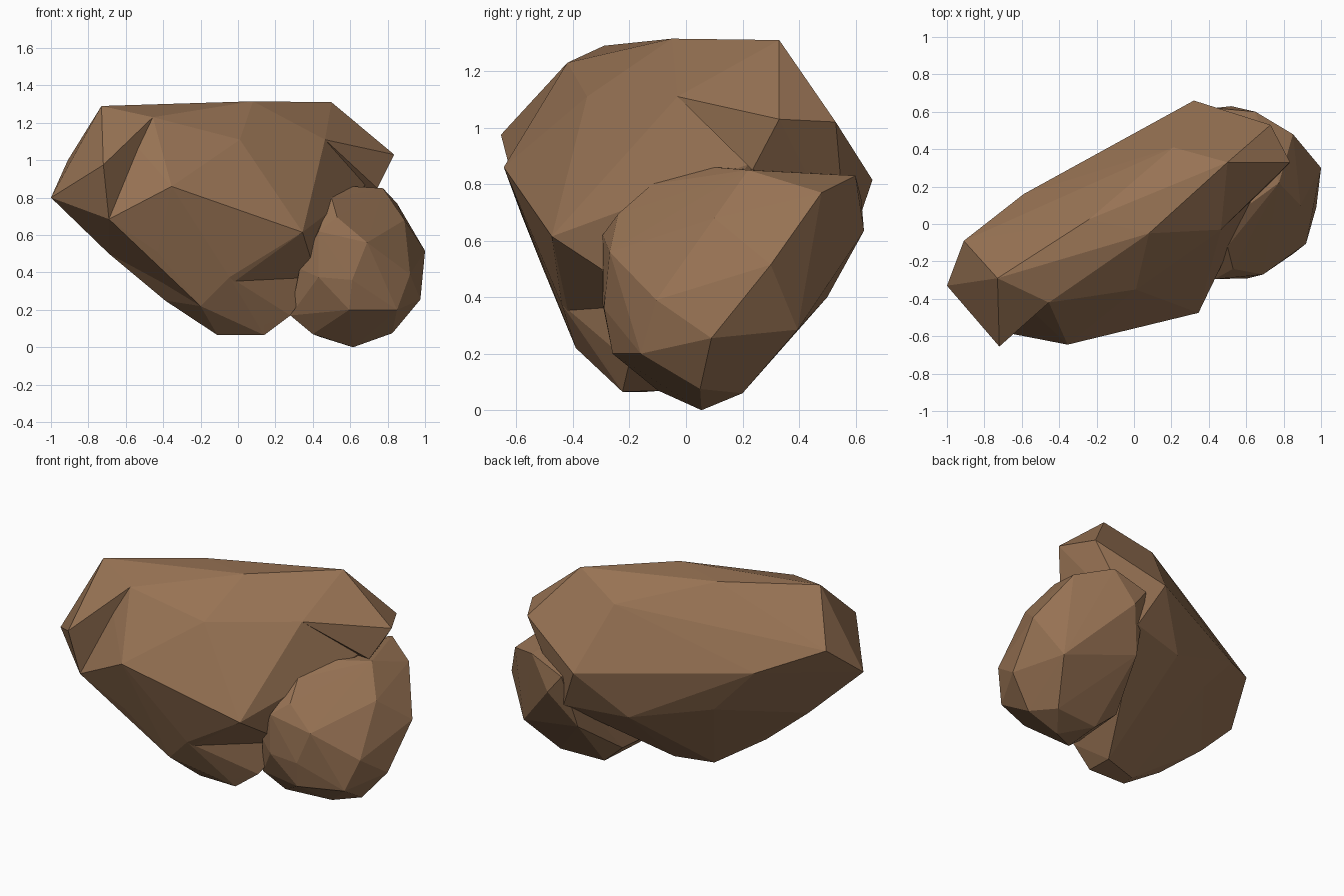
import bpy
import bmesh

default_cube = bpy.data.objects.get("Cube")
if default_cube:
    bpy.data.objects.remove(default_cube, do_unlink=True)


def make_material(name, colour):
    material = bpy.data.materials.new(name)
    material.use_nodes = True
    material.diffuse_color = colour
    material.node_tree.nodes["Principled BSDF"].inputs["Base Color"].default_value = colour
    return material


def add_hull(mesh_builder, points):
    """Wrap the points in a convex, faceted shell."""
    corners = [mesh_builder.verts.new(point) for point in points]
    result = bmesh.ops.convex_hull(mesh_builder, input=corners, use_existing_faces=False)
    leftover = {item for key in ("geom_interior", "geom_unused") for item in result[key]
                if isinstance(item, bmesh.types.BMVert)}
    bmesh.ops.delete(mesh_builder, geom=list(leftover), context="VERTS")


def make_rock(name, shells, material):
    """Build one rock object from one or more overlapping shells."""
    mesh_builder = bmesh.new()
    for points in shells:
        add_hull(mesh_builder, points)
    bmesh.ops.recalc_face_normals(mesh_builder, faces=mesh_builder.faces)
    mesh = bpy.data.meshes.new(name)
    mesh_builder.to_mesh(mesh)
    mesh_builder.free()
    mesh.materials.append(material)
    rock = bpy.data.objects.new(name, mesh)
    bpy.context.collection.objects.link(rock)
    return rock


stone = make_material("brown stone", (.31, .17, .088, 1))

# Named corners shared by the large rock's body and its two spurs
peak_right = (-.73, -.29, 1.29)
peak_left = (.5, .33, 1.31)
brow = (-.455, -.42, 1.23)
tip_right = (-1, -.33, .8)
notch_right = (-.69, -.58, .685)
notch_left = (.465, -.03, 1.11)
shoulder_back = (.73, .53, 1.02)
hollow_back = (.45, .57, .55)

# Large rock: crown and waist of the main body
crown = [peak_right, peak_left, brow, notch_left, (.08, -.05, 1.315),
         (-.24, .025, 1.3), (.21, .41, 1.185), (.01, -.35, 1.11)]
waist = [tip_right, notch_right, shoulder_back, hollow_back, (.68, .22, .87), (-.91, -.09, 1),
         (-.59, .16, .87), (.32, .66, .815), (-.355, -.645, .86), (.345, -.475, .615)]

# Rim where the overhanging waist meets the belly, and the belly below it
rim = [hollow_back, (-.69, -.23, .5), (-.68, -.12, .63), (-.43, -.51, .51), (-.2, -.39, .22),
       (-.045, -.44, .375), (.42, -.11, .375), (.07, .47, .535), (-.34, .21, .595)]
belly = [(-.39, -.24, .25), (-.11, -.22, .065), (-.1, -.14, .065),
         (.14, -.225, .065), (.13, -.07, .07), (.135, -.25, .12), (.28, -.2, .17)]

# Spurs that stick out beyond the notches at both ends
right_spur = [peak_right, brow, notch_right, tip_right, (-.72, -.655, .975)]
left_spur = [peak_left, notch_left, shoulder_back, hollow_back,
             (.745, .235, .85), (.835, .33, 1.03)]

make_rock("large_rock", [crown + waist + rim, rim + belly, right_spur, left_spur], stone)

# Small rock: cap, middle and base
cap = [(.5, -.12, .8), (.61, .1, .86), (.775, .22, .85), (.85, .48, .77),
       (.65, .6, .83), (.43, .62, .75), (.53, -.24, .695), (.89, .1, .68)]
middle = [(.52, .63, .635), (1, .3, .515), (.92, -.105, .39), (.69, -.27, .56),
          (.43, -.295, .62), (.43, -.295, .375), (.61, -.29, .36),
          (.33, -.23, .42), (.4, .5, .4)]
base = [(.975, .09, .255), (.85, .395, .285), (.85, -.16, .2), (.595, -.26, .2),
        (.28, -.15, .17), (.4, -.1, .07), (.3, .2, .18), (.44, .18, .055),
        (.825, .05, .075), (.73, .2, .06), (.615, .055, 0)]

make_rock("small_rock", [cap + middle + base], stone)
